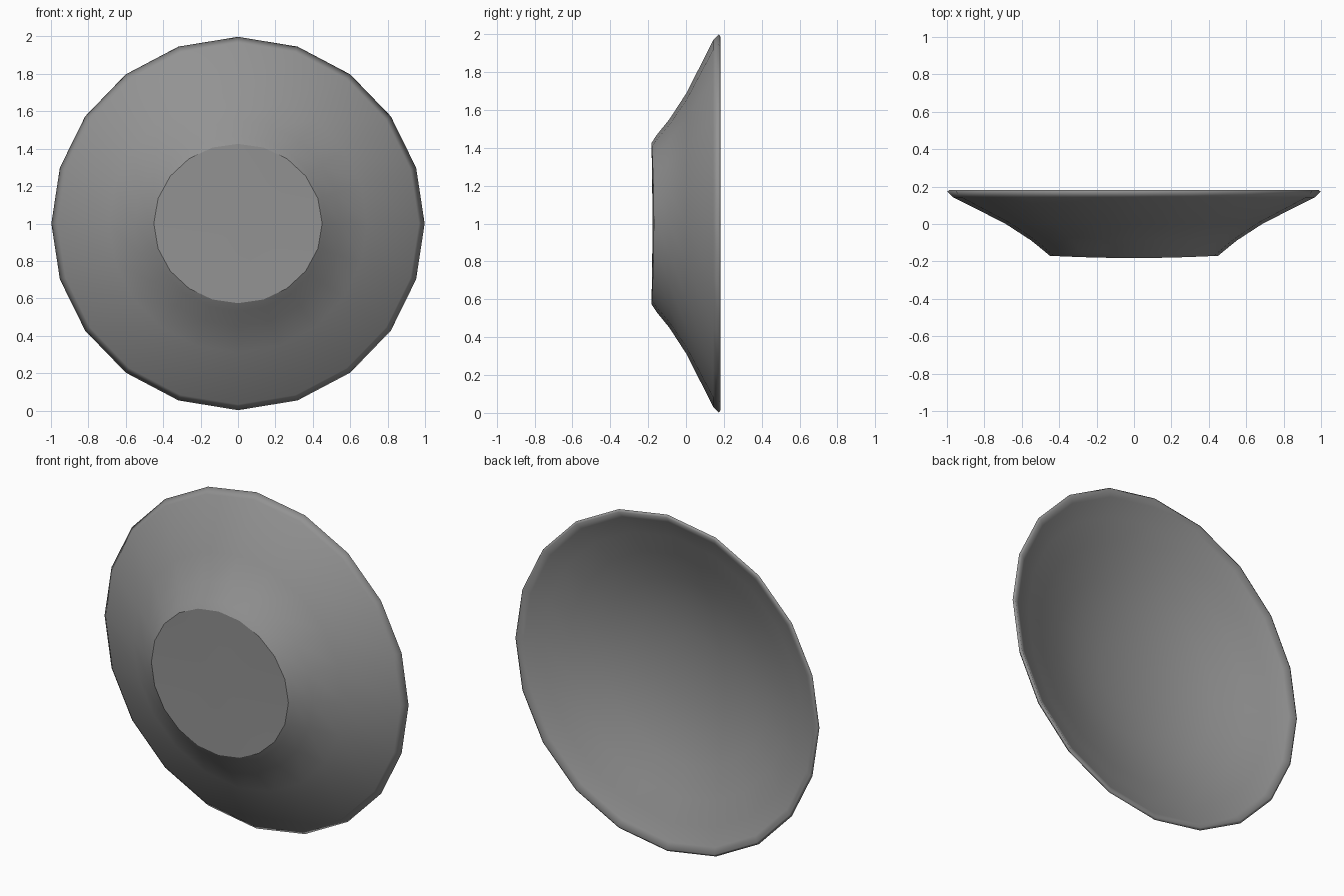
import bpy, bmesh
from math import sin, cos, pi, radians

if "Cube" in bpy.data.objects:
    bpy.data.objects.remove(bpy.data.objects["Cube"])

SIDES = 20
# bowl section as (radius, y): foot, outer wall, rim, inner wall
PROFILE = [(0.438, -0.176), (0.47, -0.153), (0.55, -0.088), (0.69, 0.003),
           (0.967, 0.143), (0.998, 0.174), (0.985, 0.183), (0.95, 0.163),
           (0.85, 0.125), (0.72, 0.07), (0.55, 0.005), (0.38, -0.042),
           (0.20, -0.07)]

bm = bmesh.new()


def ring(r, y):
    # the foot is very slightly oval and warped
    foot = 1.0 if y < -0.17 else 0.0
    verts = []
    for i in range(SIDES):
        a = 2 * pi * i / SIDES
        a += 0.018 * sin(2 * a)
        k = cos(2 * a) * foot
        rr = r - 0.012 * k
        verts.append(bm.verts.new((rr * sin(a), y - 0.006 * k, 1 + rr * cos(a))))
    return verts


def cap(loop, y):
    centre = bm.verts.new((0, y, 1))
    return [bm.faces.new((loop[i], loop[(i + 1) % SIDES], centre))
            for i in range(SIDES)]


# walls
rings = [ring(r, y) for r, y in PROFILE]
for a, b in zip(rings, rings[1:]):
    for i in range(SIDES):
        j = (i + 1) % SIDES
        bm.faces.new((a[i], a[j], b[j], b[i]))

# underside of the foot and inner floor
cap(rings[0], -0.176)
cap(rings[-1], -0.08)
bmesh.ops.recalc_face_normals(bm, faces=bm.faces)

# smooth everywhere, with a crisp edge round the foot
for f in bm.faces:
    f.smooth = True
for i in range(SIDES):
    bm.edges.get((rings[0][i], rings[0][(i + 1) % SIDES])).smooth = False

mesh = bpy.data.meshes.new("bowl")
bm.to_mesh(mesh)
bm.free()
bowl = bpy.data.objects.new("bowl", mesh)
bpy.context.collection.objects.link(bowl)

# dark grey glaze
glaze = bpy.data.materials.new("dark_grey")
glaze.diffuse_color = (0.29, 0.29, 0.29, 1)
glaze.use_nodes = True
glaze.node_tree.nodes["Principled BSDF"].inputs["Base Color"].default_value = glaze.diffuse_color
mesh.materials.append(glaze)
